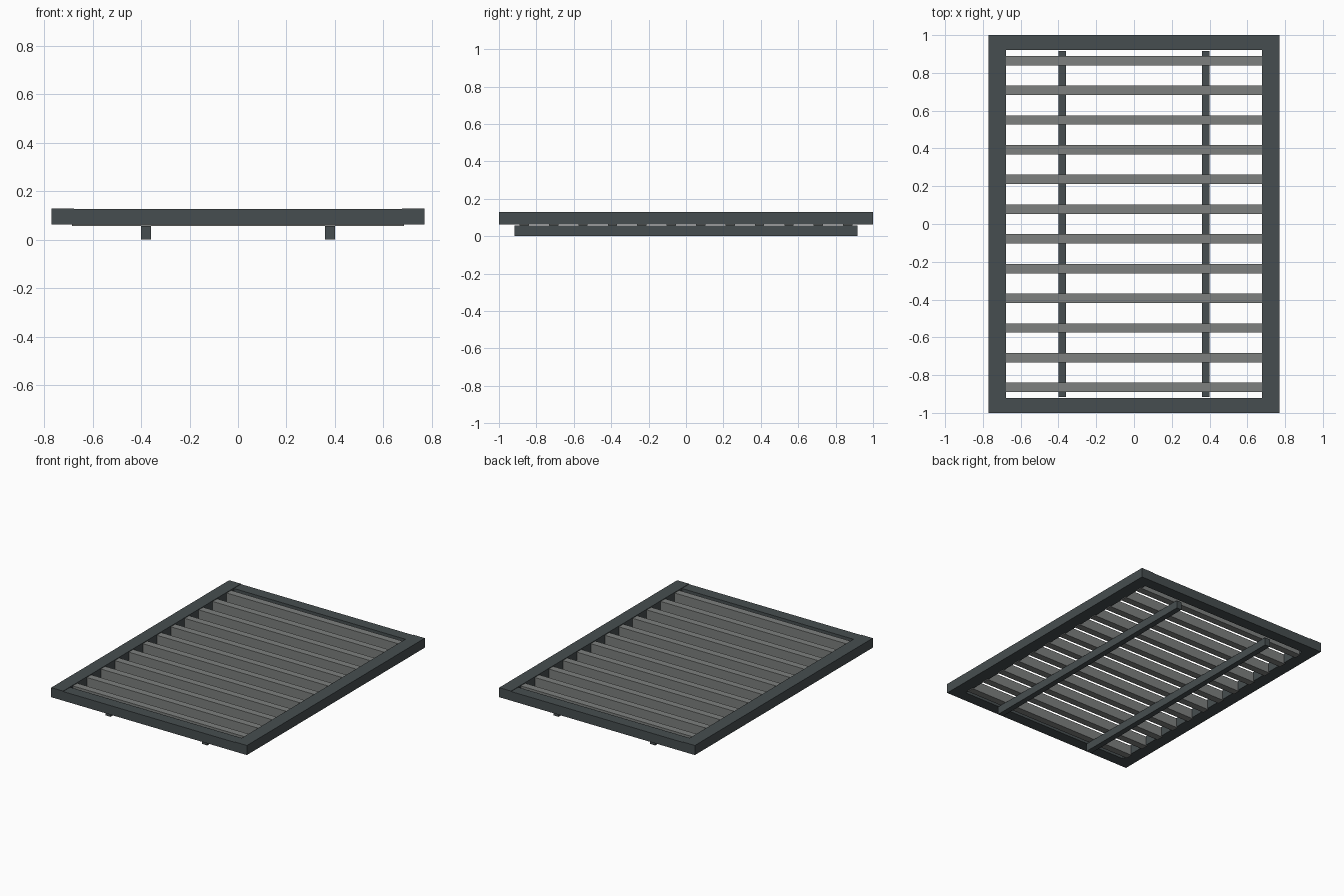
import bpy

cube = bpy.data.objects.get("Cube")
if cube:
    bpy.data.objects.remove(cube, do_unlink=True)


def make_material(name, rgb):
    mat = bpy.data.materials.new(name)
    mat.use_nodes = True
    mat.diffuse_color = (*rgb, 1)
    mat.node_tree.nodes["Principled BSDF"].inputs["Base Color"].default_value = (*rgb, 1)
    return mat


def box(name, x, y, z, mat):
    """Box spanning the (low, high) range on each axis."""
    spans = (x, y, z)
    bpy.ops.mesh.primitive_cube_add(size=1, location=[(a + b) / 2 for a, b in spans])
    obj = bpy.context.object
    obj.name = name
    obj.scale = [b - a for a, b in spans]
    bpy.ops.object.transform_apply(location=False, rotation=False, scale=True)
    obj.data.materials.append(mat)
    return obj


slate = make_material("dark slate", (0.062, 0.076, 0.080))
grey = make_material("weathered grey", (0.205, 0.215, 0.210))

HALF_X, INNER_X = 0.77, 0.677
HALF_Y, INNER_Y = 1.0, 0.92

# Outer frame: full-length stiles with slightly lower end rails between them
for side, s in (("left", 1), ("right", -1)):
    box(f"{side}_stile", sorted((s * INNER_X, s * HALF_X)), (-HALF_Y, HALF_Y), (0.062, 0.13), slate)
for end, s in (("back", 1), ("front", -1)):
    box(f"{end}_rail", (-INNER_X, INNER_X), sorted((s * INNER_Y, s * HALF_Y)), (0.062, 0.127), slate)

# Cross slats, evenly spaced and let into the stiles
COUNT, FIRST, WIDTH = 12, -0.865, 0.05
for i in range(COUNT):
    y = FIRST - 2 * FIRST * i / (COUNT - 1)
    box(f"slat_{i + 1}", (-0.685, 0.685), (y - WIDTH / 2, y + WIDTH / 2), (0.056, 0.125), grey)

# Support battens under the slats
for side, x in (("left", 0.38), ("right", -0.38)):
    box(f"{side}_batten", (x - 0.02, x + 0.02), (-0.917, 0.917), (0, 0.056), slate)
